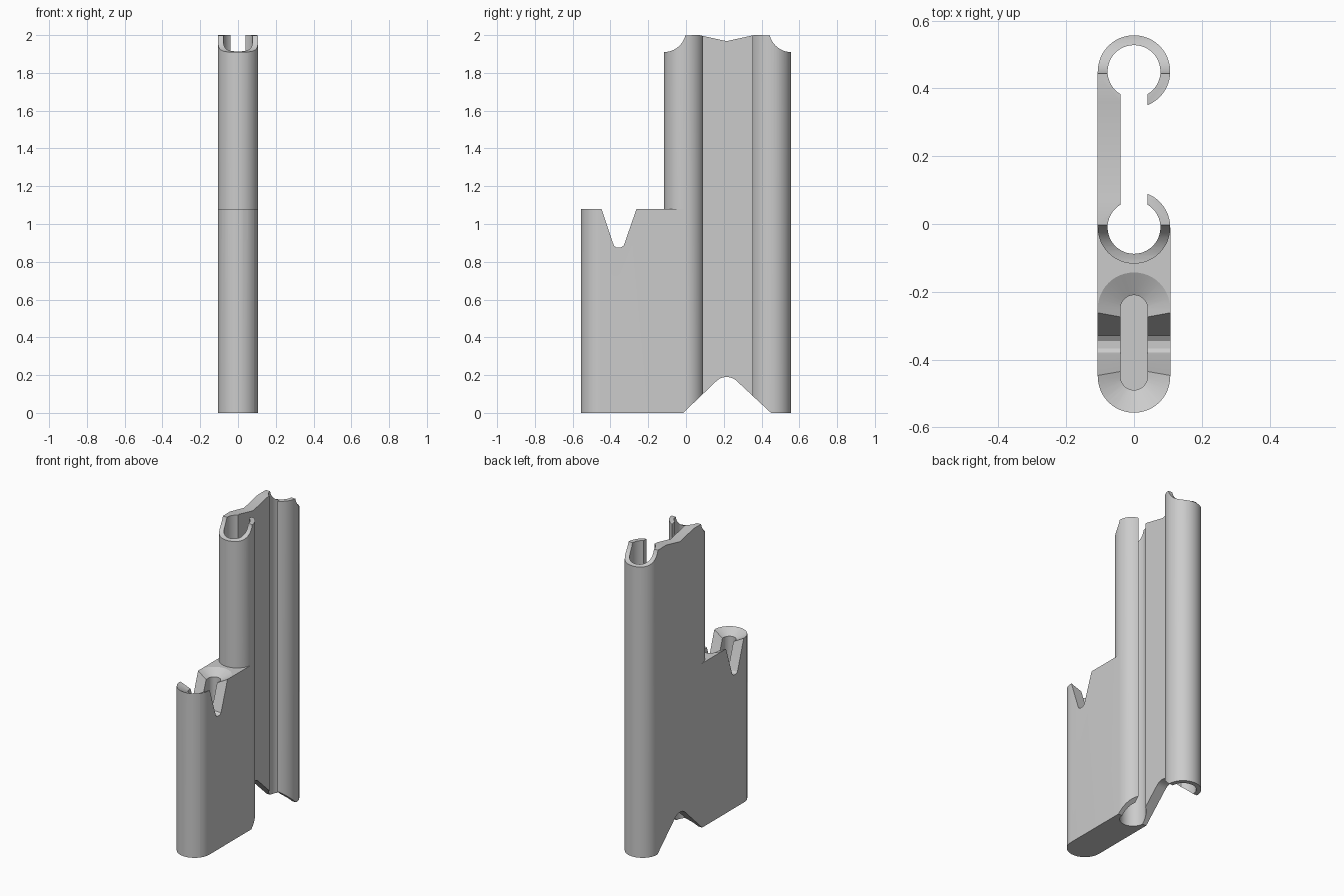
import bpy, bmesh, math
from mathutils import Vector

if "Cube" in bpy.data.objects:
    bpy.data.objects.remove(bpy.data.objects["Cube"])

R_OUT, R_BORE, R_SLOT = 0.107, 0.078, 0.04
Y_BACK, Y_MID, Y_FRONT, Y_SLOT = 0.45, -0.01, -0.45, -0.25
STEP_Z = 1.08


def arc(cx, cy, r, a0, a1, n=24):
    """Points on an arc, angles in degrees."""
    return [(cx + r * math.cos(math.radians(a0 + (a1 - a0) * i / n)),
             cy + r * math.sin(math.radians(a0 + (a1 - a0) * i / n)))
            for i in range(n + 1)]


def stadium(r, y0, y1):
    return arc(0, y0, r, 180, 360) + arc(0, y1, r, 0, 180)


def solid(name, lower, upper):
    """Closed solid between two matching 3D loops."""
    bm = bmesh.new()
    a = [bm.verts.new(p) for p in lower]
    b = [bm.verts.new(p) for p in upper]
    n = len(a)
    bm.faces.new(a[::-1])
    bm.faces.new(b)
    for i in range(n):
        j = (i + 1) % n
        bm.faces.new((a[i], a[j], b[j], b[i]))
    bmesh.ops.recalc_face_normals(bm, faces=bm.faces[:])
    mesh = bpy.data.meshes.new(name)
    bm.to_mesh(mesh)
    bm.free()
    obj = bpy.data.objects.new(name, mesh)
    bpy.context.collection.objects.link(obj)
    return obj


def upright(name, plan, z0, z1):
    return solid(name, [(x, y, z0) for x, y in plan], [(x, y, z1) for x, y in plan])


def crosswise(name, profile):
    return solid(name, [(-0.3, y, z) for y, z in profile], [(0.3, y, z) for y, z in profile])


def combine(target, tool, operation):
    mod = target.modifiers.new(tool.name, 'BOOLEAN')
    mod.operation = operation
    mod.solver = 'EXACT'
    mod.object = tool
    bpy.context.view_layer.objects.active = target
    bpy.ops.object.modifier_apply(modifier=mod.name)
    bpy.data.objects.remove(tool)


# Tall clip: two open tubes joined by a wall on the left
ao = math.degrees(math.acos(R_SLOT / R_OUT))
ai = math.degrees(math.acos(R_SLOT / R_BORE))
plan = (arc(0, Y_MID, R_OUT, ao, 0, 10) + arc(0, Y_MID, R_OUT, 0, -180)[1:]
        + arc(0, Y_BACK, R_OUT, 180, 0) + arc(0, Y_BACK, R_OUT, 0, -ao, 10)[1:]
        + arc(0, Y_BACK, R_BORE, -ai, 180 + ai, 40)
        + arc(0, Y_MID, R_BORE, 180 - ai, 360 + ai, 40))
clip = upright("clip_body", plan, 0, 2.0)

# Short front block, rounded at the front and wrapped around the middle tube
block_plan = (arc(0, Y_FRONT, R_OUT, 180, 360) + [(R_OUT, Y_MID)]
              + arc(0, Y_MID, 0.093, 0, -180) + [(-R_OUT, Y_MID)])
block = upright("front_block", block_plan, 0, STEP_Z)

# Slot with a shallow funnel around its mouth
combine(block, upright("slot", stadium(R_SLOT, Y_FRONT, Y_SLOT), 0.87, 1.2), 'DIFFERENCE')
slope = 0.035 / (R_OUT - R_SLOT)
r0, r1 = 0.03, 0.122
funnel = solid("funnel",
               [(x, y, STEP_Z - slope * (R_OUT - r0)) for x, y in stadium(r0, Y_FRONT, Y_SLOT)],
               [(x, y, STEP_Z + slope * (r1 - R_OUT)) for x, y in stadium(r1, Y_FRONT, Y_SLOT)])
combine(block, funnel, 'DIFFERENCE')

# V notch across the block
notch = [(-0.447, 1.2), (-0.447, STEP_Z), (-0.387, 0.9), (-0.38, 0.884), (-0.368, 0.876),
         (-0.345, 0.876), (-0.329, 0.887), (-0.262, STEP_Z), (-0.262, 1.2)]
combine(block, crosswise("notch", notch), 'DIFFERENCE')
combine(clip, block, 'UNION')

# Shaped top edge: hollow shoulders and a shallow dip
top = ([(-0.3, 2.2), (-0.3, 1.91)] + arc(-0.117, 2.027, 0.117, -90, -14, 12)
       + [(0.07, 2.0), (0.215, 1.968), (0.36, 2.0)]
       + arc(0.557, 2.027, 0.117, -166, -90, 12) + [(0.7, 1.91), (0.7, 2.2)])
combine(clip, crosswise("top_shape", top), 'DIFFERENCE')

# Rounded arch under the clip
arch = ([(-0.115, -0.1), (-0.015, 0)] + arc(0.215, 0.112, 0.078, 135, 45, 12)
        + [(0.45, 0), (0.55, -0.1)])
combine(clip, crosswise("arch", arch), 'DIFFERENCE')

# Single grey finish
grey = bpy.data.materials.new("grey")
grey.diffuse_color = (0.6, 0.6, 0.6, 1)
grey.use_nodes = True
grey.node_tree.nodes["Principled BSDF"].inputs["Base Color"].default_value = grey.diffuse_color
clip.data.materials.clear()
clip.data.materials.append(grey)
for p in clip.data.polygons:
    p.material_index = 0

bpy.ops.object.select_all(action='DESELECT')
clip.select_set(True)
bpy.context.view_layer.objects.active = clip
bpy.ops.object.shade_smooth_by_angle(angle=math.radians(25))
